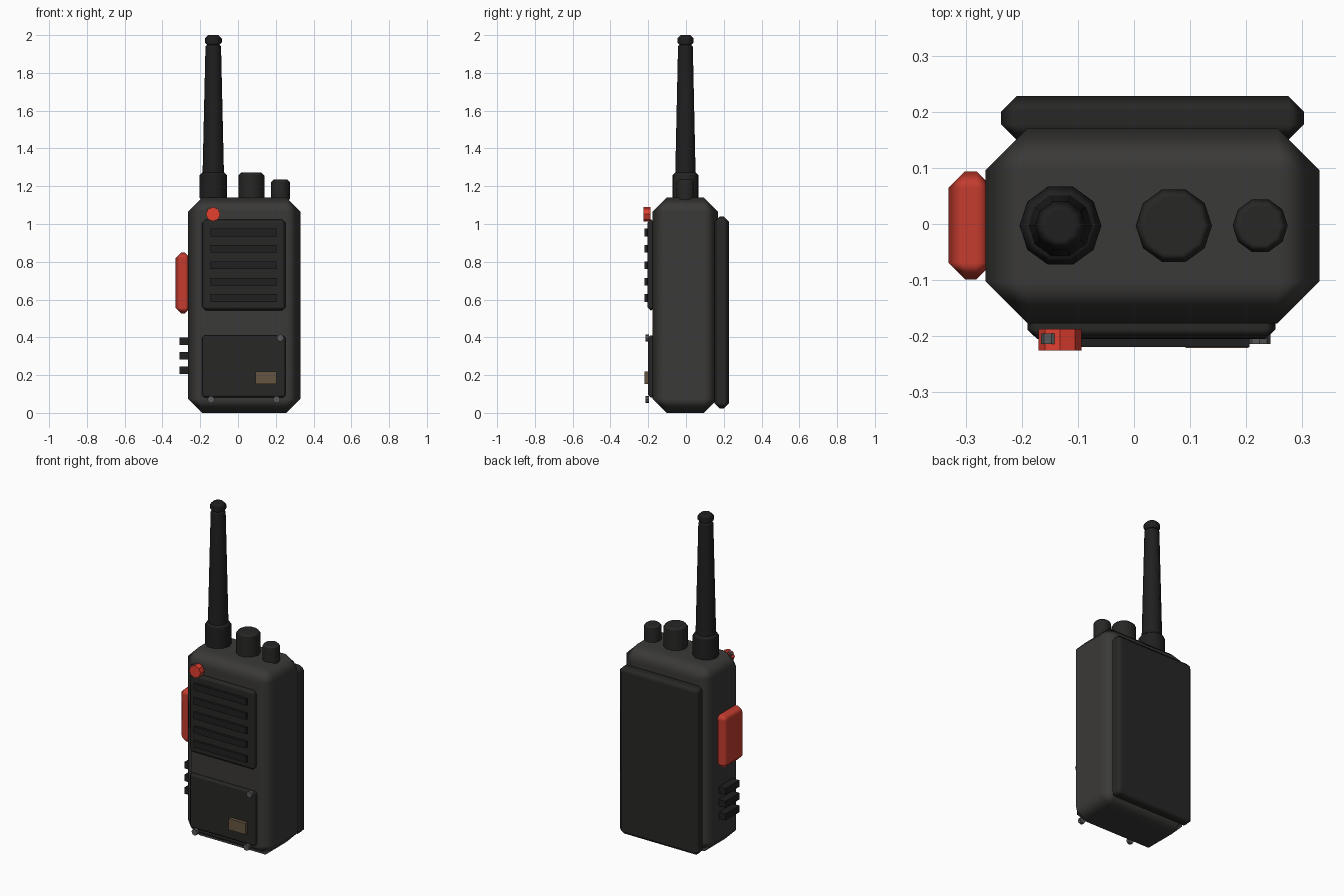
import bpy, bmesh
from math import pi
from mathutils import Matrix

if "Cube" in bpy.data.objects:
    bpy.data.objects.remove(bpy.data.objects["Cube"])

YC = -0.003  # depth centre of body, knobs and side controls


def material(name, rgb):
    m = bpy.data.materials.new(name)
    m.diffuse_color = (*rgb, 1)
    m.use_nodes = True
    m.node_tree.nodes["Principled BSDF"].inputs["Base Color"].default_value = m.diffuse_color
    return m


SHELL = material("shell", (0.042, 0.041, 0.039))
DARK = material("dark_plastic", (0.02, 0.02, 0.019))
RUBBER = material("rubber", (0.014, 0.014, 0.014))
RED = material("red", (0.55, 0.045, 0.028))
LAMP = material("lamp_red", (0.75, 0.05, 0.03))
METAL = material("metal", (0.1, 0.1, 0.1))
BROWN = material("label_brown", (0.13, 0.09, 0.055))


def finish(name, bm, mat, bevel):
    mesh = bpy.data.meshes.new(name)
    bmesh.ops.recalc_face_normals(bm, faces=bm.faces)
    bm.to_mesh(mesh)
    bm.free()
    mesh.materials.append(mat)
    ob = bpy.data.objects.new(name, mesh)
    bpy.context.collection.objects.link(ob)
    if bevel:
        for p in mesh.polygons:
            p.use_smooth = True
        mod = ob.modifiers.new("chamfer", 'BEVEL')
        mod.width = bevel
        mod.segments = 1
        mod.limit_method = 'ANGLE'
        mod.angle_limit = 0.8
        mod.harden_normals = True
    return ob


def box(name, x, y, z, mat, bevel=0):
    bm = bmesh.new()
    size = [b - a for a, b in (x, y, z)]
    mid = [(a + b) / 2 for a, b in (x, y, z)]
    bmesh.ops.create_cube(bm, size=1, matrix=Matrix.Translation(mid) @ Matrix.Diagonal((*size, 1)))
    return finish(name, bm, mat, bevel)


def upright(name, x, z0, z1, r0, r1, mat, bevel):
    bm = bmesh.new()
    bmesh.ops.create_cone(bm, cap_ends=True, segments=10, radius1=r0, radius2=r1, depth=z1 - z0,
                          matrix=Matrix.Translation((x, YC, (z0 + z1) / 2)) @ Matrix.Rotation(pi / 2, 4, 'Z'))
    return finish(name, bm, mat, bevel)


def stud(name, x, z, y0, y1, r, mat):
    bm = bmesh.new()
    bmesh.ops.create_cone(bm, cap_ends=True, segments=8, radius1=r, radius2=r, depth=y1 - y0,
                          matrix=Matrix.Translation((x, (y0 + y1) / 2, z)) @ Matrix.Rotation(pi / 2, 4, 'X'))
    return finish(name, bm, mat, 0)


# Main shell and battery
box("body", (-0.265, 0.331), (-0.177, 0.17), (0, 1.14), SHELL, 0.075)
box("battery_pack", (-0.237, 0.303), (0.15, 0.228), (0.024, 1.04), DARK, 0.028)

# Front panels
box("speaker_panel", (-0.19, 0.252), (-0.205, -0.165), (0.543, 1.023), DARK, 0.018)
box("lower_panel", (-0.19, 0.252), (-0.2, -0.165), (0.082, 0.41), DARK, 0.012)

# Speaker bars
for i in range(5):
    z = 0.955 - i * 0.0867
    box(f"speaker_bar_{i + 1}", (-0.146, 0.206), (-0.219, -0.19), (z - 0.02, z + 0.02), RUBBER)

# Label plate, screws and status lamp
box("label_plate", (0.092, 0.204), (-0.221, -0.19), (0.153, 0.22), BROWN)
for i, (x, z) in enumerate([(0.224, 0.397), (0.204, 0.071), (-0.143, 0.071), (-0.147, 1.069)]):
    stud(f"screw_{i + 1}", x, z, -0.214, -0.195, 0.019, METAL)
stud("status_lamp", -0.132, 1.052, -0.225, -0.187, 0.038, LAMP)

# Side talk button and grip ribs
box("talk_button", (-0.331, -0.251), (-0.099, 0.094), (0.526, 0.849), RED, 0.03)
for i in range(3):
    z = 0.38 - i * 0.077
    box(f"grip_rib_{i + 1}", (-0.309, -0.25), (-0.07, 0.064), (z - 0.02, z + 0.02), RUBBER)

# Antenna
upright("antenna_base", -0.131, 1.12, 1.278, 0.073, 0.073, RUBBER, 0.02)
upright("antenna_shaft", -0.131, 1.25, 1.95, 0.057, 0.041, RUBBER, 0.01)
upright("antenna_tip", -0.131, 1.942, 2.0, 0.045, 0.045, RUBBER, 0.018)

# Control knobs
upright("volume_knob", 0.071, 1.12, 1.273, 0.068, 0.068, DARK, 0.015)
upright("channel_knob", 0.225, 1.12, 1.235, 0.049, 0.049, DARK, 0.013)
